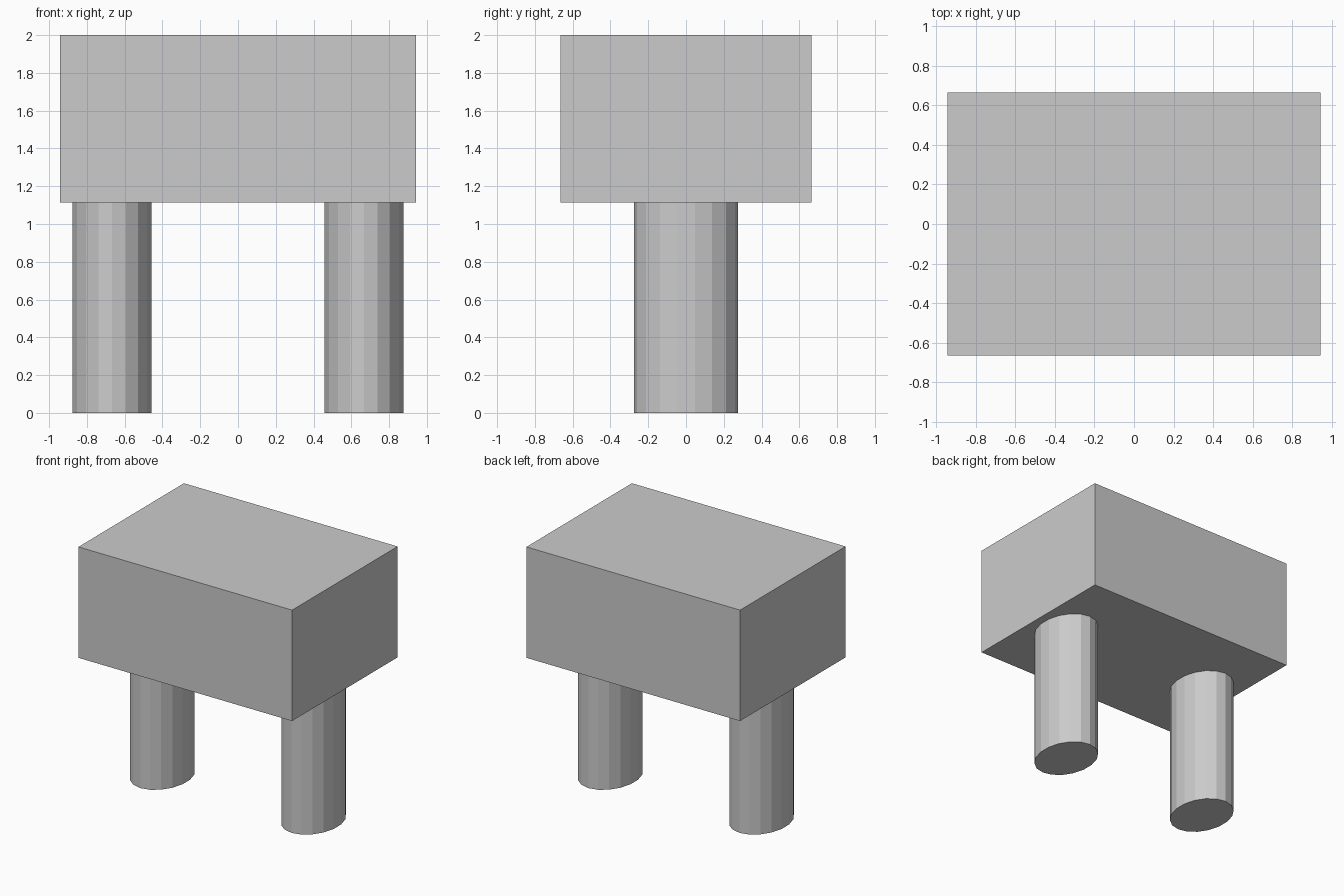
import bpy
import bmesh
from mathutils import Matrix

if "Cube" in bpy.data.objects:
    bpy.data.objects.remove(bpy.data.objects["Cube"])

LEG_TOP = 1.115


def make_object(name, bm):
    mesh = bpy.data.meshes.new(name)
    bm.to_mesh(mesh)
    bm.free()
    obj = bpy.data.objects.new(name, mesh)
    bpy.context.collection.objects.link(obj)
    return obj


# Solid rectangular body
bm = bmesh.new()
bmesh.ops.create_cube(bm, size=1)
bmesh.ops.scale(bm, vec=(1.886, 1.33, 2 - LEG_TOP), verts=bm.verts)
bmesh.ops.translate(bm, vec=(0, 0, (2 + LEG_TOP) / 2), verts=bm.verts)
make_object("body", bm)

# Two oval, 18-sided legs
for name, x in (("left_leg", -0.667), ("right_leg", 0.667)):
    bm = bmesh.new()
    bmesh.ops.create_cone(bm, cap_ends=True, segments=18,
                          radius1=1, radius2=1, depth=LEG_TOP,
                          matrix=Matrix.Translation((0, 0, LEG_TOP / 2)))
    bmesh.ops.scale(bm, vec=(0.213, 0.276, 1), verts=bm.verts)
    bmesh.ops.translate(bm, vec=(x, 0, 0), verts=bm.verts)
    make_object(name, bm)
